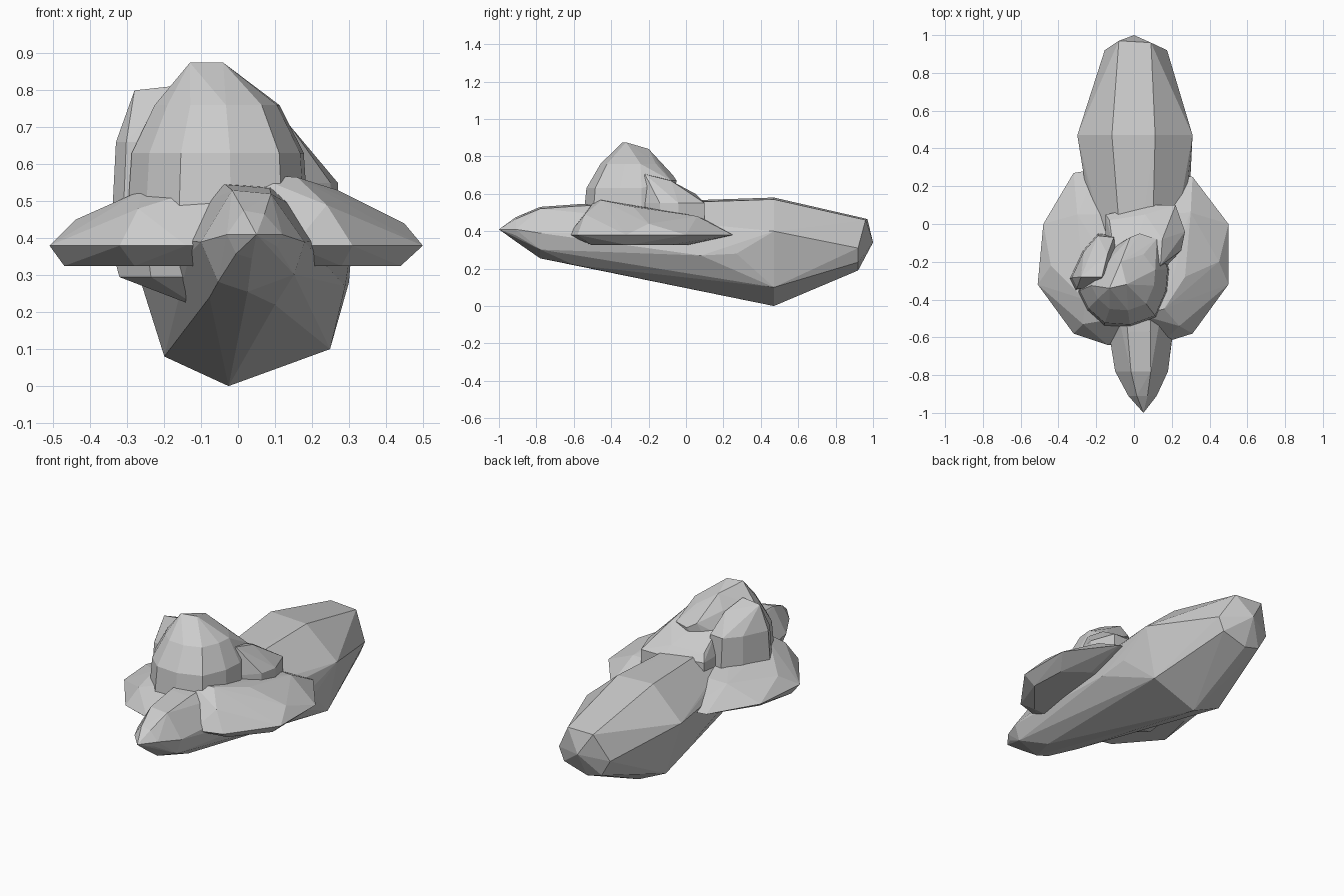
import bpy
import bmesh
from mathutils import Vector

default_cube = bpy.data.objects.get("Cube")
if default_cube:
    bpy.data.objects.remove(default_cube, do_unlink=True)

# One plain stone colour for every rock
stone = bpy.data.materials.new("stone grey")
stone.use_nodes = True
stone_colour = (0.6, 0.6, 0.6, 1)
stone.diffuse_color = stone_colour
stone.node_tree.nodes["Principled BSDF"].inputs["Base Color"].default_value = stone_colour


def faceted_rock(name, points):
    """Wrap a flat-shaded convex shell around the given points."""
    bm = bmesh.new()
    for point in points:
        bm.verts.new(point)
    result = bmesh.ops.convex_hull(bm, input=bm.verts[:])
    spare = set(result["geom_interior"]) | set(result["geom_unused"])
    loose = [item for item in spare if isinstance(item, bmesh.types.BMVert)]
    bmesh.ops.delete(bm, geom=loose, context="VERTS")
    bmesh.ops.dissolve_limit(bm, angle_limit=0.02, verts=bm.verts[:], edges=bm.edges[:])
    bmesh.ops.recalc_face_normals(bm, faces=bm.faces[:])
    mesh = bpy.data.meshes.new(name)
    bm.to_mesh(mesh)
    bm.free()
    mesh.materials.append(stone)
    rock = bpy.data.objects.new(name, mesh)
    bpy.context.collection.objects.link(rock)
    return rock


def cross_section(y, centre, half_width, bottom, middle, top):
    """Six-sided keel-shaped slice of the long boulder."""
    shoulder = bottom + (middle - bottom) * 0.2
    return [
        (centre - half_width, y, middle),
        (centre + half_width, y, middle),
        (centre - half_width * 0.4, y, top),
        (centre + half_width * 0.35, y, top - 0.01),
        (centre - half_width * 0.67, y, shoulder),
        (centre + half_width * 0.8, y, shoulder + 0.02),
        (centre - half_width * 0.1, y, bottom),
    ]


def tier(outline, height, scale=1.0, pivot=(0, 0)):
    """Copy of a plan outline, shrunk about a pivot and set at a height."""
    middle = Vector(pivot)
    ring = [middle + (Vector(corner) - middle) * scale for corner in outline]
    return [(corner.x, corner.y, height) for corner in ring]


# Long boulder: pointed at the front, wide and keeled at the back
long_points = [(0.05, -1, 0.41), (0, 1, 0.34)]
for section in [
    (-0.91, 0.045, 0.075, 0.345, 0.41, 0.475),
    (-0.78, 0.04, 0.14, 0.255, 0.39, 0.53),
    (-0.57, 0.03, 0.16, 0.21, 0.36, 0.545),
    (0.47, 0.005, 0.305, 0, 0.4, 0.58),
    (0.92, 0.01, 0.165, 0.19, 0.31, 0.475),
]:
    long_points += cross_section(*section)
# Blunt underside, bulging flank and upper back edge
long_points += [(0.1, -0.6, 0.22), (0.29, 0.08, 0.27), (0.3, 0.27, 0.28)]
long_points += [(-0.08, 0.97, 0.465), (0.09, 0.96, 0.46)]
faceted_rock("long_boulder", long_points)

# Flat slab: a sharp rim, a low crest and an underside that rises to the back
slab_rim = [
    (-0.51, -0.32), (-0.48, 0), (-0.32, 0.27), (-0.2, 0.29), (0.31, 0.25),
    (0.5, 0), (0.5, -0.32), (0.31, -0.58), (0.15, -0.63), (-0.14, -0.64),
    (-0.32, -0.58),
]
slab_crest = [
    (-0.44, -0.22, 0.45), (-0.26, -0.4, 0.53), (-0.3, 0.05, 0.47),
    (0.45, -0.2, 0.44), (0.27, -0.28, 0.53), (0.16, -0.45, 0.565),
    (0.03, -0.48, 0.575), (0.3, 0.06, 0.48), (-0.27, -0.53, 0.48),
    (0.24, -0.54, 0.49),
]
slab_base = [
    (-0.47, -0.3), (-0.42, -0.08), (0.3, 0), (0.43, -0.1),
    (0.44, -0.31), (0.28, -0.5), (-0.28, -0.52),
]
faceted_rock("flat_slab", tier(slab_rim, 0.38) + slab_crest + tier(slab_base, 0.325))

# Tall rock standing on the slab, leaning out slightly at the back
tall_plan = [
    (-0.3, -0.36), (-0.25, -0.46), (-0.16, -0.54), (-0.02, -0.55),
    (0.12, -0.5), (0.18, -0.36), (0.19, -0.24), (0.1, -0.12),
    (0, -0.1), (-0.14, -0.14),
]
tall_points = tier(tall_plan, 0.45) + tier(tall_plan, 0.63, 0.95, (-0.05, -0.2))
tall_points += tier(tall_plan, 0.76, 0.69, (-0.06, -0.25))
tall_points += [(0.03, -0.05, 0.67), (0.12, -0.08, 0.67), (-0.02, -0.07, 0.7)]
tall_points += [(-0.13, -0.34, 0.875), (-0.04, -0.32, 0.875), (-0.07, -0.2, 0.84)]
faceted_rock("tall_rock", tall_points)

# Sloping rock behind the tall one
rear_plan = [
    (-0.15, 0.05), (0.08, 0.1), (0.22, 0.1), (0.27, -0.04),
    (0.25, -0.14), (0.1, -0.3), (-0.15, -0.25),
]
rear_points = tier(rear_plan, 0.45) + tier(rear_plan, 0.55)
rear_points += [(0.14, -0.22, 0.705), (-0.02, -0.17, 0.7), (0.15, -0.08, 0.67)]
rear_points += [(-0.13, 0.02, 0.59), (0.06, 0.05, 0.6), (-0.11, -0.12, 0.66)]
faceted_rock("rear_rock", rear_points)

# Blocky rock on the right shoulder
side_plan = [
    (-0.34, -0.29), (-0.31, -0.35), (-0.18, -0.35), (-0.08, -0.2),
    (-0.1, -0.06), (-0.19, -0.05), (-0.27, -0.14),
]
side_points = tier(side_plan, 0.47) + tier(side_plan, 0.66, 0.93, (-0.2, -0.22))
side_points += [(-0.28, -0.28, 0.8), (-0.17, -0.28, 0.812), (-0.14, -0.16, 0.77)]
faceted_rock("side_rock", side_points)

# Small chip wedged beneath the slab
chip_plan = [(-0.33, -0.25), (-0.3, 0), (-0.1, 0.05), (-0.08, -0.3), (-0.24, -0.33)]
chip_points = tier(chip_plan, 0.33) + tier(chip_plan, 0.295, 0.95, (-0.15, -0.2))
chip_points += [(-0.2, -0.2, 0.25), (-0.1, -0.16, 0.21)]
faceted_rock("under_chip", chip_points)
